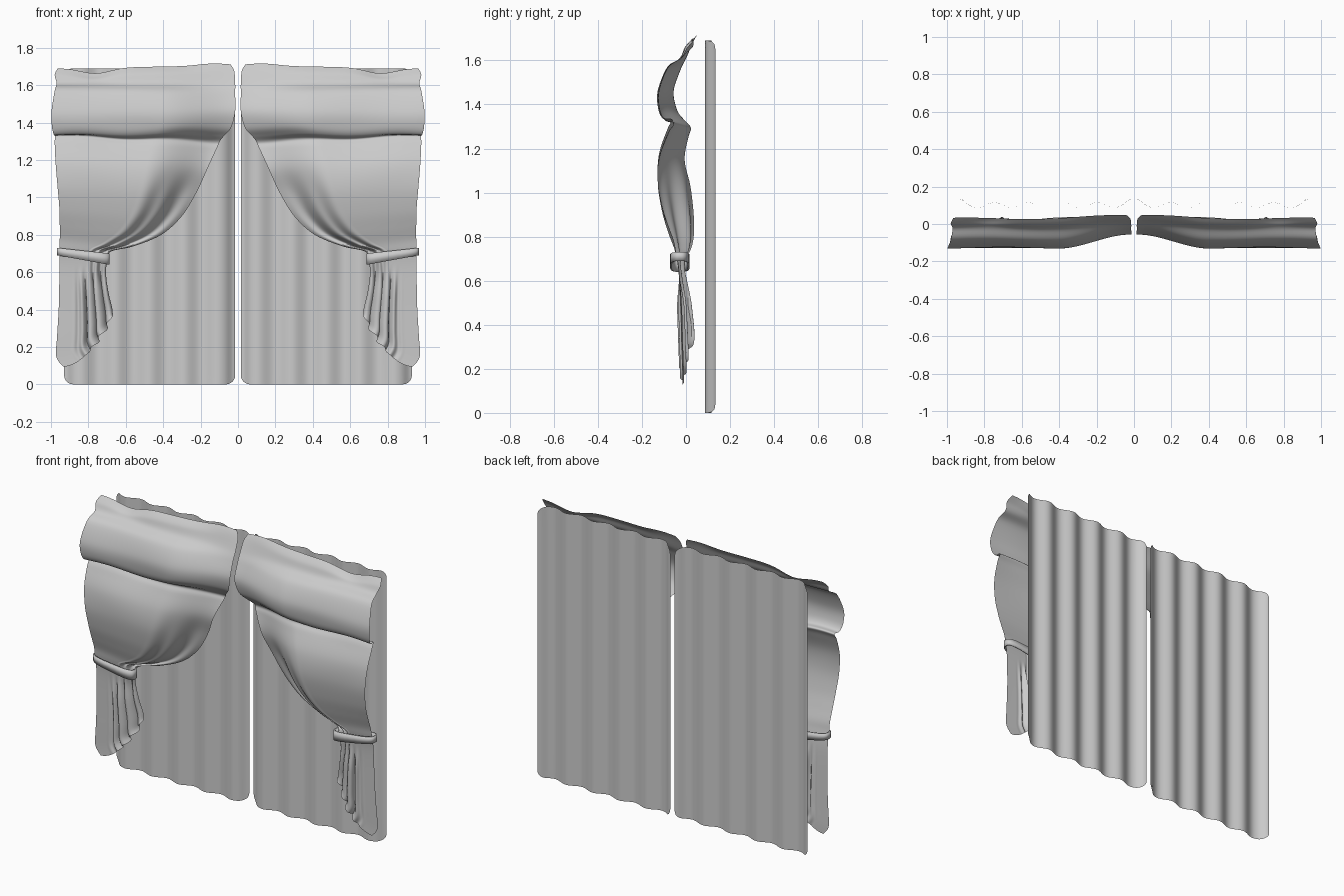
import bpy, math

if "Cube" in bpy.data.objects:
    bpy.data.objects.remove(bpy.data.objects["Cube"])


def smooth(a, b, t):
    t = max(0.0, min(1.0, (t - a) / (b - a)))
    return t * t * (3 - 2 * t)


def catmull(p0, p1, p2, p3, t):
    return [0.5 * (2 * b + (c - a) * t + (2 * a - 5 * b + 4 * c - d) * t * t
                   + (3 * b - a - 3 * c + d) * t ** 3)
            for a, b, c, d in zip(p0, p1, p2, p3)]


def refine(keys, n):
    out = []
    for i in range(len(keys) - 1):
        p = [keys[max(0, min(len(keys) - 1, i + k))] for k in (-1, 0, 1, 2)]
        out += [catmull(*p, j / n) for j in range(n)]
    return out + [list(keys[-1])]


def sheet(name, rows, closed=False, thickness=0.0):
    """Skin rows of points, mirror across x = 0."""
    n = len(rows[0])
    faces = []
    for r in range(len(rows) - 1):
        for c in range(n if closed else n - 1):
            d = (c + 1) % n
            faces.append((r * n + c, (r + 1) * n + c, (r + 1) * n + d, r * n + d))
    me = bpy.data.meshes.new(name)
    me.from_pydata([p for row in rows for p in row], [], faces)
    ob = bpy.data.objects.new(name, me)
    bpy.context.collection.objects.link(ob)
    if thickness:
        s = ob.modifiers.new("thickness", 'SOLIDIFY')
        s.thickness = thickness
        s.offset = 0
    m = ob.modifiers.new("mirror", 'MIRROR')
    m.use_mirror_merge = False
    bpy.ops.object.select_all(action='DESELECT')
    ob.select_set(True)
    bpy.context.view_layer.objects.active = ob
    bpy.ops.object.shade_smooth_by_angle(angle=math.radians(50))
    return ob


# Back curtain: pleated sheet with rounded corners
H, R, X0, X1 = 1.69, 0.05, -0.93, -0.015
ends = [R * (1 - math.cos(k * math.pi / 12)) for k in range(7)]
zs = ends + [R + (H - 2 * R) * k / 12 for k in range(1, 12)] + [H - e for e in reversed(ends)]
rows = []
for z in zs:
    d = max(0.0, R - z, z - (H - R))
    inset = R - math.sqrt(max(0.0, R * R - d * d))
    row = []
    for c in range(81):
        x = X0 + inset + (X1 - X0 - 2 * inset) * c / 80
        u = (x - X0) / (X1 - X0)
        y = 0.101 + 0.014 * math.cos(10 * math.pi * u)
        y += 0.018 * (smooth(0.06, 0, u) + smooth(0.94, 1, u))
        row.append((x, y, z))
    rows.append(row)
sheet("back_curtain", rows)

# Front drape: outer edge x, z; inner edge x, z; front depth; inner edge depth
keys = [
    (-0.965, 1.69, -0.04, 1.705, 0.03, 0.05),
    (-0.98, 1.655, -0.02, 1.67, 0.0, 0.03),
    (-0.97, 1.61, -0.015, 1.61, -0.025, 0.0),
    (-0.98, 1.57, -0.015, 1.55, -0.085, -0.03),
    (-0.997, 1.46, -0.015, 1.46, -0.125, -0.06),
    (-0.995, 1.38, -0.035, 1.38, -0.122, -0.045),
    (-0.985, 1.335, -0.075, 1.335, -0.10, -0.01),
    (-0.978, 1.33, -0.10, 1.30, -0.06, 0.02),
    (-0.98, 1.29, -0.115, 1.26, -0.08, 0.012),
    (-0.975, 1.18, -0.165, 1.15, -0.12, -0.005),
    (-0.965, 1.06, -0.22, 1.03, -0.128, 0.02),
    (-0.955, 0.94, -0.30, 0.90, -0.108, 0.035),
    (-0.953, 0.85, -0.41, 0.80, -0.08, 0.035),
    (-0.953, 0.78, -0.56, 0.738, -0.055, 0.02),
    (-0.955, 0.73, -0.68, 0.71, -0.045, 0.0),
    (-0.955, 0.68, -0.70, 0.66, -0.035, -0.01),
    (-0.955, 0.60, -0.705, 0.58, -0.028, 0.005),
    (-0.958, 0.42, -0.69, 0.48, -0.022, 0.02),
    (-0.967, 0.26, -0.675, 0.42, -0.018, 0.03),
    (-0.972, 0.15, -0.67, 0.385, -0.015, 0.03),
    (-0.935, 0.095, -0.668, 0.37, -0.015, 0.025),
]
N = 90
rows = []
for xo, zo, xi, zi, yf, yi in refine(keys, 6):
    skirt = smooth(0.66, 0.45, zo)
    swag = smooth(1.2, 0.9, zo) * (1 - skirt)
    top = smooth(1.6, 1.68, zo)
    row = []
    for c in range(N + 1):
        u = c / N
        x = xo + (xi - xo) * u
        z = zo + (zi - zo) * u ** (1 + 0.9 * skirt)
        z += top * (0.012 * math.exp(-((u - 0.9) / 0.12) ** 2)
                    - 0.03 * math.exp(-((u - 0.22) / 0.12) ** 2))
        y = yf + (yi - yf) * smooth(0.6, 1.0, u)
        # gathered folds along the inner edge and fanning under the tie
        wave = math.sin(12 * math.pi * u)
        y += wave * (0.009 * swag * smooth(0.55, 0.8, u)
                     + 0.018 * skirt * smooth(0.25, 0.6, u))
        x += 0.012 * skirt * smooth(0.4, 0.7, u) * math.sin(12 * math.pi * u + 1.2) * smooth(1.0, 0.9, u)
        # soft unevenness of the padded top
        y += 0.004 * math.sin(9 * u + 8 * z) * smooth(1.0, 1.3, z)
        z += 0.006 * math.sin(11 * u) * smooth(0.08, 0.0, abs(zo - 1.34))
        row.append((x, y, z))
    rows.append(row)
sheet("front_drape", rows)

# Tie band: flattened loop, sloping down toward the middle
rows = []
for h in (-0.025, 0.025):
    row = []
    for k in range(40):
        a = 2 * math.pi * k / 40
        ca, sa = math.cos(a), math.sin(a)
        px = math.copysign(abs(ca) ** 0.6, ca)
        py = math.copysign(abs(sa) ** 0.7, sa)
        row.append((-0.827 + 0.137 * px, -0.028 + 0.04 * py,
                    0.69 - 0.02 * px + h * (1 + 0.2 * px)))
    rows.append(row)
sheet("tie_band", rows, closed=True, thickness=0.008)
